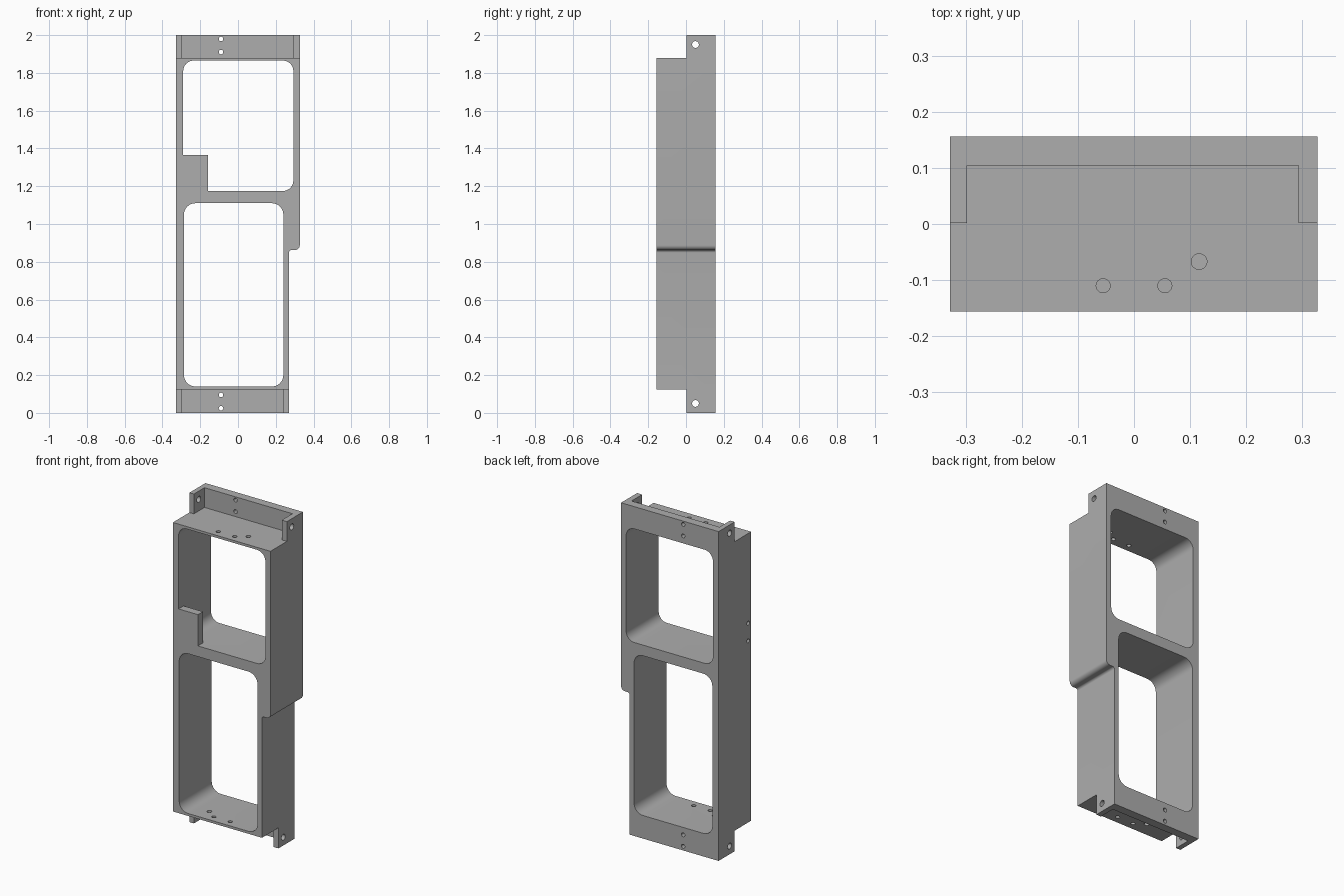
import bpy, bmesh, math
from mathutils import Matrix, Vector

default = bpy.data.objects.get("Cube")
if default:
    bpy.data.objects.remove(default, do_unlink=True)

# Overall limits
LEFT, RIGHT, LOW_RIGHT = -0.328, 0.327, 0.27
DEPTH, HEIGHT = 0.156, 2.0
DECK_LOW, DECK_TOP = 0.125, 1.88

grey = bpy.data.materials.new("plain_grey")
grey.use_nodes = True
colour = (0.42, 0.42, 0.42, 1)
grey.diffuse_color = colour
grey.node_tree.nodes["Principled BSDF"].inputs["Base Color"].default_value = colour


def finish(name, bm):
    bmesh.ops.recalc_face_normals(bm, faces=bm.faces)
    mesh = bpy.data.meshes.new(name)
    bm.to_mesh(mesh)
    bm.free()
    mesh.materials.append(grey)
    obj = bpy.data.objects.new(name, mesh)
    bpy.context.collection.objects.link(obj)
    return obj


def rounded_path(corners, steps=8):
    """Closed x-z outline from (x, z, radius) square corners."""
    path = []
    for i, (x, z, r) in enumerate(corners):
        here = Vector((x, z))
        if r == 0:
            path.append(here)
            continue
        before = (Vector(corners[i - 1][:2]) - here).normalized() * r
        after = (Vector(corners[(i + 1) % len(corners)][:2]) - here).normalized() * r
        centre = here + before + after
        for s in range(steps + 1):
            a = math.pi / 2 * s / steps
            path.append(centre - after * math.cos(a) - before * math.sin(a))
    return path


def extrude_profile(name, corners, y0, y1):
    bm = bmesh.new()
    face = bm.faces.new([bm.verts.new((p.x, y0, p.y)) for p in rounded_path(corners)])
    new = bmesh.ops.extrude_face_region(bm, geom=[face])["geom"]
    verts = [v for v in new if isinstance(v, bmesh.types.BMVert)]
    bmesh.ops.translate(bm, verts=verts, vec=(0, y1 - y0, 0))
    return finish(name, bm)


def block(name, x0, x1, y0, y1, z0, z1, r=0):
    return extrude_profile(name, [(x0, z0, r), (x1, z0, r), (x1, z1, r), (x0, z1, r)], y0, y1)


def rod(axis, centre, radius, length):
    bm = bmesh.new()
    turn = {"x": Matrix.Rotation(math.pi / 2, 4, "Y"),
            "y": Matrix.Rotation(math.pi / 2, 4, "X"),
            "z": Matrix.Identity(4)}[axis]
    bmesh.ops.create_cone(bm, cap_ends=True, segments=24, radius1=radius, radius2=radius,
                          depth=length, matrix=Matrix.Translation(centre) @ turn)
    return finish("drill", bm)


def combine(target, tool, operation="DIFFERENCE"):
    mod = target.modifiers.new("combine", "BOOLEAN")
    mod.operation, mod.solver, mod.object = operation, "EXACT", tool
    bpy.context.view_layer.objects.active = target
    bpy.ops.object.modifier_apply(modifier=mod.name)
    bpy.data.objects.remove(tool, do_unlink=True)


# Frame body with the stepped right side
frame = extrude_profile("frame", [
    (LEFT, 0, 0), (LOW_RIGHT, 0, 0), (LOW_RIGHT, 0.862, 0.014),
    (RIGHT, 0.862, 0.026), (RIGHT, HEIGHT, 0), (LEFT, HEIGHT, 0)], -DEPTH, DEPTH)

# Upper and lower openings
combine(frame, block("upper_opening", -0.29, 0.293, -0.3, 0.3, 1.175, 1.865, 0.055))
combine(frame, block("lower_opening", -0.286, 0.24, -0.3, 0.3, 0.14, 1.11, 0.06))

# Mounting brackets: step back the front, then hollow between the side tabs
for z0, z1, inner_right in ((DECK_TOP, 2.1, 0.293), (-0.1, DECK_LOW, 0.238)):
    combine(frame, block("front_step", -0.5, 0.5, -0.3, 0.002, z0, z1))
    combine(frame, block("bracket_pocket", -0.298, inner_right, -0.1, 0.104, z0, z1))

# Corner plate inside the upper opening
combine(frame, block("corner_plate", -0.31, -0.16, -DEPTH, -0.108, 1.15, 1.365), "UNION")

# Holes through the side tabs and the back walls
for z in (0.05, 1.95):
    combine(frame, rod("x", (0, 0.05, z), 0.018, 1))
for z in (0.025, 0.095, 1.91, 1.98):
    combine(frame, rod("y", (-0.09, 0.13, z), 0.012, 0.12))

# Holes through the top and bottom decks, mirrored about each deck's middle
for z, middle, side in ((DECK_TOP, 0, 1), (DECK_LOW, -0.03, -1)):
    for x, y, r in ((-0.055, -0.11, 0.0125), (0.055, -0.11, 0.0125), (0.116, -0.067, 0.014)):
        combine(frame, rod("z", (middle + side * x, y, z), r, 0.08))

# Side holes into the corner plate
for z in (1.228, 1.335):
    combine(frame, rod("x", (LEFT, -0.128, z), 0.012, 0.14))

bpy.ops.object.select_all(action="DESELECT")
frame.select_set(True)
bpy.context.view_layer.objects.active = frame
bpy.ops.object.shade_smooth_by_angle(angle=math.radians(30))
